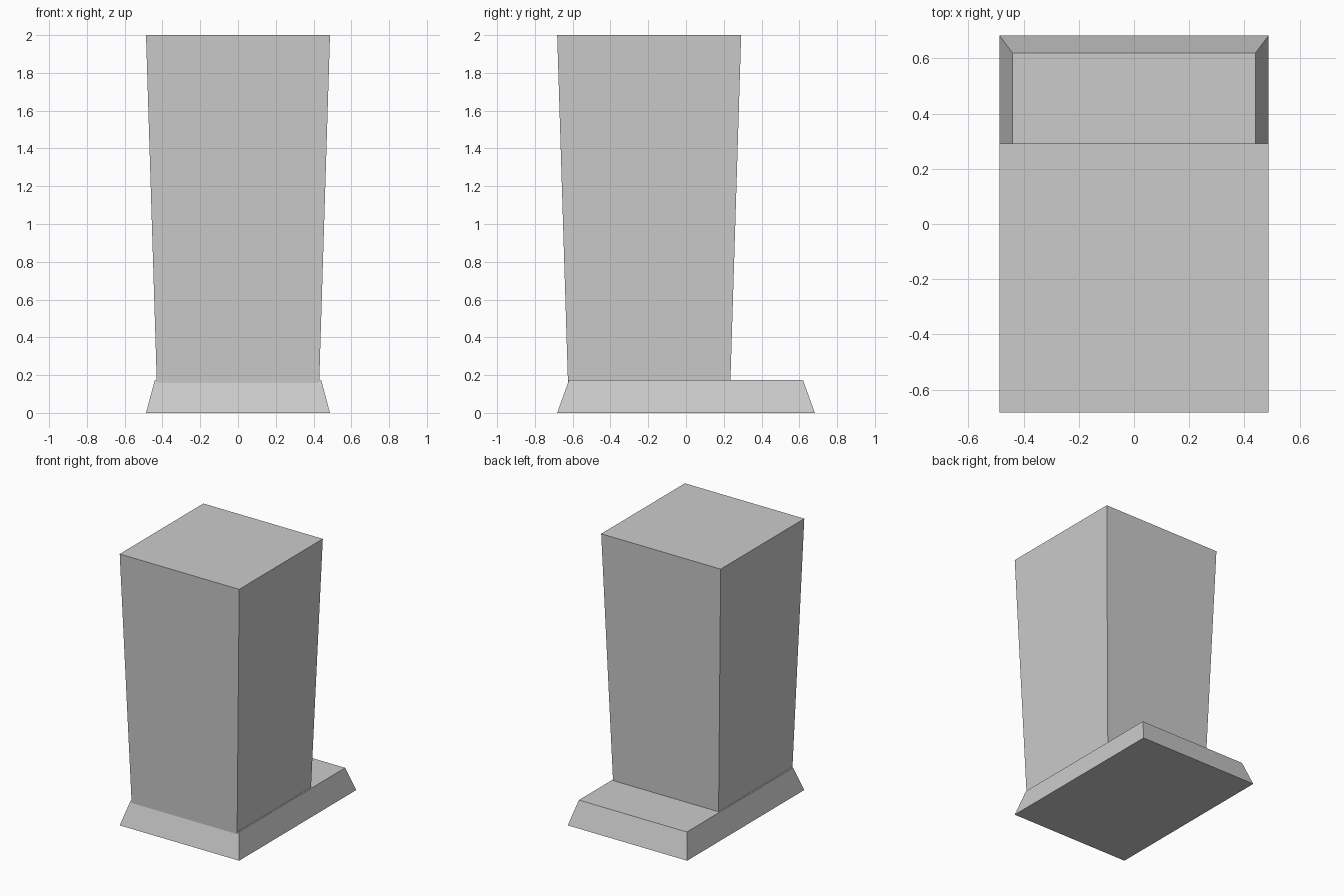
import bpy
import bmesh

cube = bpy.data.objects.get("Cube")
if cube:
    bpy.data.objects.remove(cube, do_unlink=True)

GREY = (0.6, 0.6, 0.6, 1.0)
grey = bpy.data.materials.new("plain grey")
grey.use_nodes = True
grey.diffuse_color = GREY
grey.node_tree.nodes["Principled BSDF"].inputs["Base Color"].default_value = GREY


def tapered_block(name, z0, size0, z1, size1, y_centre):
    """Box whose bottom and top rectangles differ in size."""
    bm = bmesh.new()
    bmesh.ops.create_cube(bm, size=1)
    for v in bm.verts:
        z, (w, d) = (z1, size1) if v.co.z > 0 else (z0, size0)
        v.co = (v.co.x * w, v.co.y * d + y_centre, z)
    mesh = bpy.data.meshes.new(name)
    bm.to_mesh(mesh)
    bm.free()
    mesh.materials.append(grey)
    obj = bpy.data.objects.new(name, mesh)
    bpy.context.collection.objects.link(obj)
    return obj


# Bevelled foot, flat on the ground
tapered_block("base", 0, (0.974, 1.364), 0.175, (0.88, 1.238), 0)

# Square column widening upward, sunk slightly into the foot at the front
tapered_block("column", 0.1, (0.856, 0.856), 2, (0.974, 0.974), -0.195)
